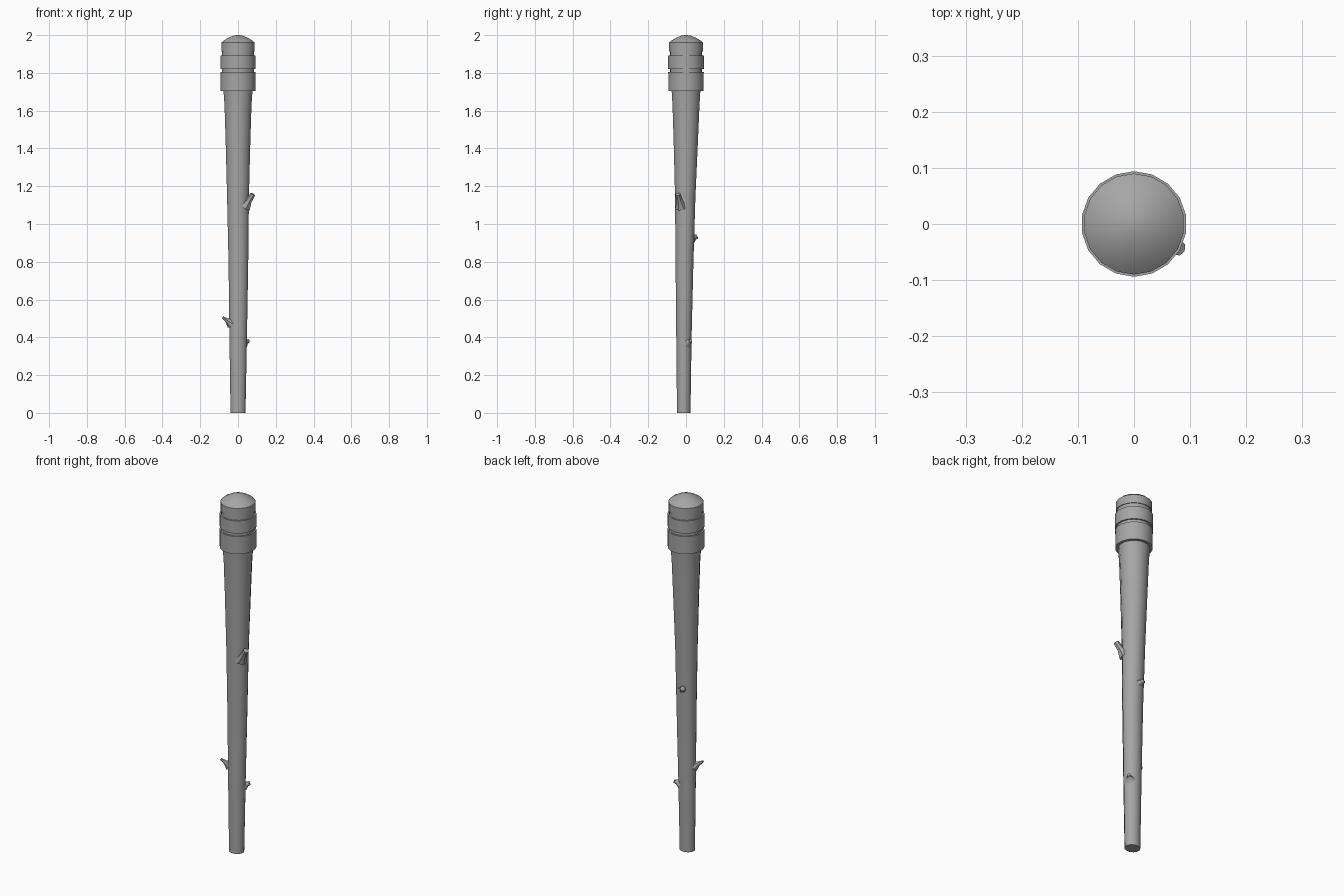
import bpy, bmesh, math
from mathutils import Vector

if "Cube" in bpy.data.objects:
    bpy.data.objects.remove(bpy.data.objects["Cube"])

# Dark grey wood
wood = bpy.data.materials.new("dark_grey")
wood.diffuse_color = (0.38, 0.38, 0.38, 1)
wood.use_nodes = True
wood.node_tree.nodes["Principled BSDF"].inputs["Base Color"].default_value = wood.diffuse_color


def loft(name, rings, sides, angle=35):
    """Skin of elliptical rings; each ring = (centre, rx, ry, tilt axis or None)."""
    bm = bmesh.new()
    loops = []
    for c, rx, ry, axis in rings:
        rot = Vector((0, 0, 1)).rotation_difference(Vector(axis or (0, 0, 1)))
        loop = []
        for i in range(sides):
            a = 2 * math.pi * (i + 0.5) / sides
            p = Vector((rx * math.cos(a), ry * math.sin(a), 0))
            loop.append(bm.verts.new(Vector(c) + rot @ p))
        loops.append(loop)
    for lo, hi in zip(loops, loops[1:]):
        for i in range(sides):
            j = (i + 1) % sides
            bm.faces.new((lo[i], lo[j], hi[j], hi[i]))
    bm.faces.new(loops[0][::-1])
    bm.faces.new(loops[-1])
    bmesh.ops.recalc_face_normals(bm, faces=bm.faces)
    me = bpy.data.meshes.new(name)
    bm.to_mesh(me)
    bm.free()
    me.materials.append(wood)
    ob = bpy.data.objects.new(name, me)
    bpy.context.collection.objects.link(ob)
    bpy.ops.object.select_all(action='DESELECT')
    ob.select_set(True)
    bpy.context.view_layer.objects.active = ob
    bpy.ops.object.shade_smooth_by_angle(angle=math.radians(angle))
    return ob


def lathe(name, profile, sides=18):
    return loft(name, [((0, 0, z), r, r, None) for r, z in profile], sides)


# Tapered wooden shaft, leaning slightly toward the front at its foot
shaft = [(0.0, 0.0, -0.012, 0.041, 0.037), (0.4, 0.001, -0.011, 0.048, 0.042),
         (0.8, 0.002, -0.008, 0.054, 0.049), (1.15, 0.0, -0.004, 0.060, 0.056),
         (1.45, 0.0, -0.001, 0.068, 0.067), (1.63, 0.0, 0.0, 0.074, 0.074),
         (1.71, 0.0, 0.0, 0.080, 0.079)]
loft("shaft", [((x, y, z), rx, ry, None) for z, x, y, rx, ry in shaft], 12, 50)

# Wrapped head: core, two crisp bands and domed cap
lathe("head_core", [(0.086, 1.71), (0.086, 1.93)])
lathe("lower_band", [(0.0935, 1.705), (0.094, 1.804)])
lathe("middle_band", [(0.094, 1.821), (0.094, 1.892)])
lathe("domed_cap", [(0.090, 1.914), (0.090, 1.960), (0.076, 1.972),
                    (0.050, 1.987), (0.022, 1.998), (0.006, 2.0)])

# Broken twig stubs with flared bases: (base, tip, base radius, tip radius)
twigs = [((0.036, -0.026, 1.09), (0.080, -0.043, 1.158), 0.034, 0.014),
         ((-0.036, -0.020, 0.475), (-0.080, -0.038, 0.505), 0.030, 0.006),
         ((0.032, 0.008, 0.37), (0.056, 0.025, 0.382), 0.028, 0.010),
         ((-0.005, 0.032, 0.922), (-0.018, 0.056, 0.933), 0.026, 0.013)]
for n, (base, tip, r0, r1) in enumerate(twigs, 1):
    b, t = Vector(base), Vector(tip)
    d = (t - b).normalized()
    mid = r0 * 0.3 + r1 * 0.5
    loft(f"twig_{n}", [(b, r0, r0, d), (b.lerp(t, 0.5), mid, mid, d), (t, r1, r1, d)], 7, 40)
